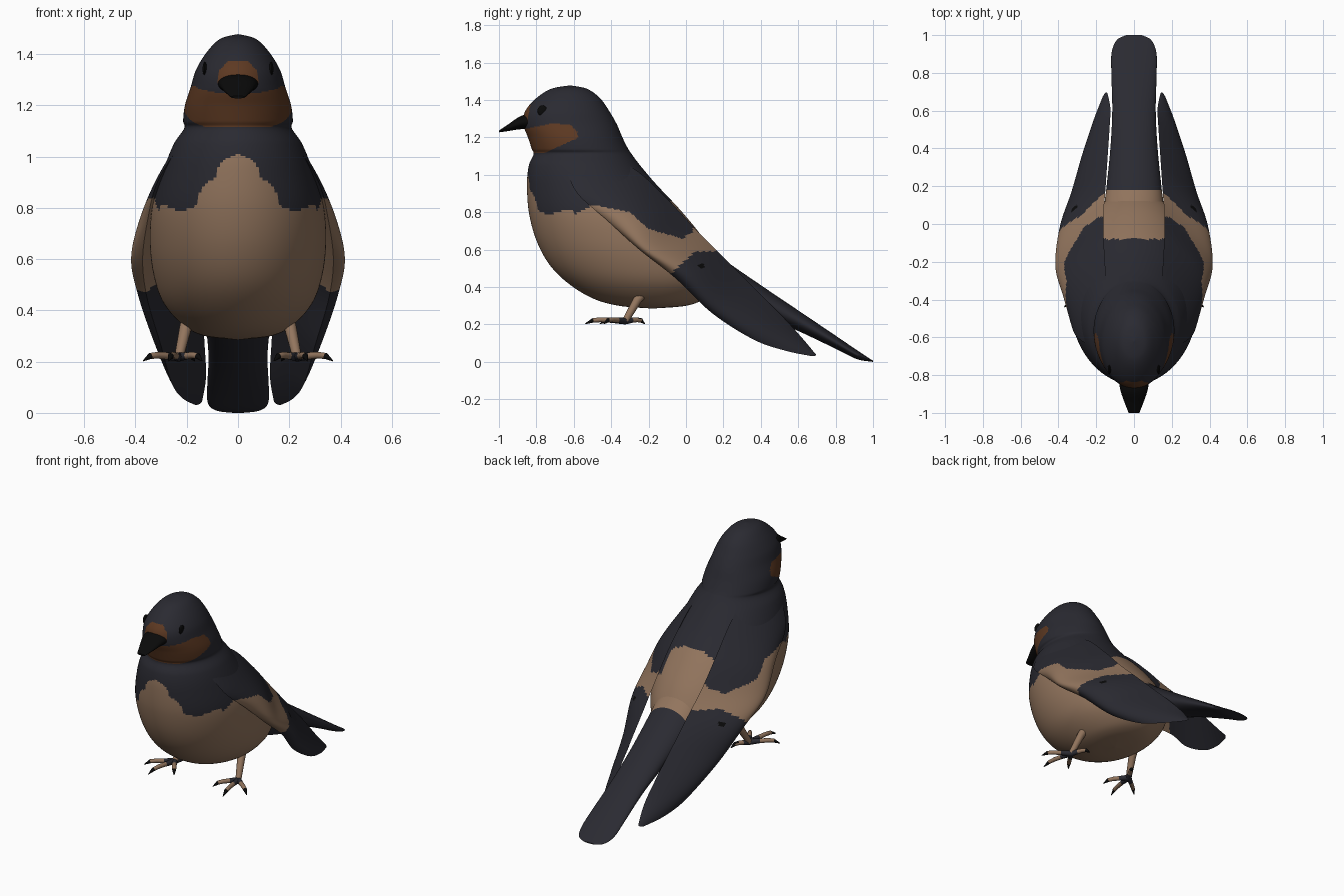
import bpy, bmesh, math
from mathutils import Vector

if "Cube" in bpy.data.objects:
    bpy.data.objects.remove(bpy.data.objects["Cube"])


def material(name, rgb):
    m = bpy.data.materials.new(name)
    m.diffuse_color = (*rgb, 1)
    m.use_nodes = True
    m.node_tree.nodes["Principled BSDF"].inputs["Base Color"].default_value = m.diffuse_color
    return m


DARK, TAN, RUST, BLACK = range(4)
MATS = [material("dark blue grey", (0.023, 0.023, 0.031)),
        material("warm tan", (0.29, 0.178, 0.111)),
        material("rust brown", (0.11, 0.041, 0.016)),
        material("black", (0.003, 0.003, 0.003))]


def spline(keys, n):
    """Catmull-Rom samples through tuples of any size, n steps per span."""
    out = []
    for i in range(len(keys) - 1):
        p = [keys[max(0, min(len(keys) - 1, i + k))] for k in (-1, 0, 1, 2)]
        for j in range(n):
            t = j / n
            out.append(tuple(b + 0.5 * t * (c - a + t * (2*a - 5*b + 4*c - d + t * (3*(b - c) + d - a)))
                             for a, b, c, d in zip(*p)))
    return out + [keys[-1]]


def table(x, pts):
    """Linear lookup."""
    if x <= pts[0][0]:
        return pts[0][1]
    for (x0, y0), (x1, y1) in zip(pts, pts[1:]):
        if x <= x1:
            return y0 + (y1 - y0) * (x - x0) / (x1 - x0)
    return pts[-1][1]


def skin(name, rows, rule):
    """Closed surface through rings of points; rule(point) picks the colour."""
    bm = bmesh.new()
    grid = [[bm.verts.new(p) for p in row] for row in rows]
    n = len(rows[0])
    for a, b in zip(grid, grid[1:]):
        for i in range(n):
            j = (i + 1) % n
            bm.faces.new((a[i], a[j], b[j], b[i]))
    bm.faces.new(grid[0])
    bm.faces.new(grid[-1])
    bmesh.ops.remove_doubles(bm, verts=bm.verts, dist=0.0004)
    bmesh.ops.recalc_face_normals(bm, faces=bm.faces)
    for f in bm.faces:
        f.material_index = rule(f.calc_center_median())
    me = bpy.data.meshes.new(name)
    bm.to_mesh(me)
    bm.free()
    ob = bpy.data.objects.new(name, me)
    bpy.context.collection.objects.link(ob)
    for m in MATS:
        me.materials.append(m)
    bpy.context.view_layer.objects.active = ob
    bpy.ops.object.select_all(action='DESELECT')
    ob.select_set(True)
    bpy.ops.object.shade_smooth_by_angle(angle=math.radians(40))
    return ob


def ring(n):
    return [(math.cos(2 * math.pi * i / n), math.sin(2 * math.pi * i / n)) for i in range(n)]


def tube(name, pts, radii, rule):
    pts = [Vector(p) for p in pts]
    rows = []
    for i, p in enumerate(pts):
        d = pts[min(i + 1, len(pts) - 1)] - pts[max(i - 1, 0)]
        q = d.to_track_quat('Z', 'Y')
        rows.append([p + q @ Vector((c * radii[i], s * radii[i], 0)) for c, s in ring(12)])
    return skin(name, rows, rule)


# Plumage pattern
BREAST = [(0, 1.01), (.05, .99), (.075, .965), (.08, .93), (.14, .88), (.17, .80), (.23, .79), (.3, .815)]
FLANK = [(-.66, .78), (-.6, .785), (-.5, .84), (-.3, .80), (-.2, .71), (-.02, .66), (.05, .70)]


def upper_dark(p):
    edge = table(abs(p.x), BREAST) if p.y < -.6 else table(p.y, FLANK)
    return p.z > edge


def body_rule(p):
    if 1.28 < p.z < 1.375 and p.y < -.7 and abs(p.x) < .078 - max(0, p.z - 1.33) * .9:
        return RUST
    top = table(p.y, [(-.84, 1.25), (-.72, 1.275), (-.62, 1.27), (-.58, 1.23)])
    if 1.115 + max(0, p.y + .76) * .45 < p.z < top and p.y < -.58:
        return RUST
    if abs(p.x) < .16 and p.y > -.08:
        return TAN
    return DARK if upper_dark(p) else TAN


def wing_rule(p):
    if ((p.y - .09) / .026) ** 2 + ((p.z - .515) / .015) ** 2 < 1 and abs(p.x) > .3:
        return BLACK
    if upper_dark(p) and p.y < .04:
        return DARK
    return DARK if p.z < .59 - .9 * max(0, .05 - p.y) else TAN


# Body and head: horizontal slices (z, front y, back y, half width)
BODY = [(.285, -.18, -.18, 0), (.30, -.36, 0, .13), (.34, -.50, .10, .21), (.42, -.63, .17, .285),
        (.52, -.73, .17, .325), (.65, -.80, .10, .343), (.80, -.84, -.02, .335), (.95, -.85, -.16, .29),
        (1.05, -.84, -.245, .25), (1.11, -.815, -.29, .21), (1.14, -.825, -.31, .214),
        (1.20, -.845, -.34, .207), (1.27, -.87, -.37, .185), (1.34, -.86, -.41, .163),
        (1.41, -.80, -.46, .12), (1.46, -.72, -.53, .068), (1.478, -.62, -.62, 0)]
rows = [[(max(w, 0) * c, (f + b) / 2 + (b - f) / 2 * s, z) for c, s in ring(176)]
        for z, f, b, w in spline(BODY, 13)]
skin("body_and_head", rows, body_rule)

# Tail: vertical slices (y, top z, bottom z, half width)
TAIL = [(-.10, .80, .45, .14), (.05, .68, .36, .16), (.2, .55, .33, .145), (.4, .41, .25, .125),
        (.6, .275, .165, .115), (.8, .14, .07, .12), (.91, .065, .016, .118),
        (.975, .022, .003, .09), (1.0, .006, 0, .04)]
rows = [[(w * c, y, (t + b) / 2 + (t - b) / 2 * s) for c, s in ring(48)]
        for y, t, b, w in spline(TAIL, 8)]
skin("tail", rows, lambda p: TAN if p.y < .17 else DARK)

# Beak: (y, centre z, half width, half height)
BEAK = [(-.80, 1.285, .085, .045), (-.88, 1.28, .072, .036), (-.95, 1.252, .048, .018), (-1, 1.232, .028, .005)]
rows = [[(w * c, y, z + h * s) for c, s in ring(24)] for y, z, w, h in spline(BEAK, 5)]
skin("beak", rows, lambda p: BLACK)

# Wing: inner edge, outermost bulge and lower edge from shoulder to tip
WING = [(.14, -.45, 1.12, .205, -.56, 1.10, .225, -.65, 1.05),
        (.15, -.26, 1.02, .295, -.40, .93, .315, -.58, .90),
        (.16, -.08, .85, .362, -.26, .77, .352, -.42, .755),
        (.16, .06, .70, .395, -.16, .62, .372, -.25, .60),
        (.15, .20, .56, .37, .03, .49, .355, -.06, .45),
        (.14, .35, .41, .315, .20, .32, .30, .14, .26),
        (.13, .50, .26, .255, .40, .19, .26, .36, .12),
        (.125, .61, .14, .19, .58, .10, .22, .53, .06),
        (.14, .69, .045, .15, .695, .035, .165, .675, .03)]


def wing_row(k, side, n=56, flat=24):
    """Arched outer face from inner to lower edge, then a flat underside back."""
    t, m, l = Vector(k[:3]), Vector(k[3:6]), Vector(k[6:])
    row = []
    for i in range(n + 1):
        u = i / n
        row.append(t * (1 - u) * (1 - 2 * u) + m * 4 * u * (1 - u) + l * u * (2 * u - 1))
    row += [l.lerp(t, i / flat) for i in range(1, flat)]
    return [(p.x * side, p.y, p.z) for p in row]


for side, label in ((1, "left"), (-1, "right")):
    skin(label + "_wing", [wing_row(k, side) for k in spline(WING, 16)], wing_rule)

    # Eye: flat disc-like bead on the side of the head
    rows = [[(side * (.130 + .008 * math.cos(a)), -.768 + .026 * math.sin(a) * c,
              1.342 + .029 * math.sin(a) * s) for c, s in ring(20)]
            for a in (math.pi * i / 10 for i in range(11))]
    skin(label + "_eye", rows, lambda p: BLACK)

    # Leg and four clawed toes
    foot = (.23 * side, -.325, .218)
    tube(label + "_leg", [(.19 * side, -.22, .38), (.205 * side, -.26, .33), foot],
         [.028, .024, .018], lambda p: TAN)
    for i, (x, y) in enumerate([(.37, -.44), (.27, -.54), (.14, -.46), (.17, -.22)]):
        tip = Vector((x * side, y, .203))
        a = Vector(foot)
        pts = [a] + [a.lerp(tip, u) + Vector((0, 0, h)) for u, h in ((.35, .010), (.6, .016), (.8, .016))] + [tip]
        tube(f"{label}_toe_{i + 1}", pts, [.018, .014, .013, .012, .002],
             lambda p, a=a, tip=tip: (BLACK if (p - a).length > .72 * (tip - a).length else
                                      TAN if (p - a).length > .36 * (tip - a).length else DARK))
